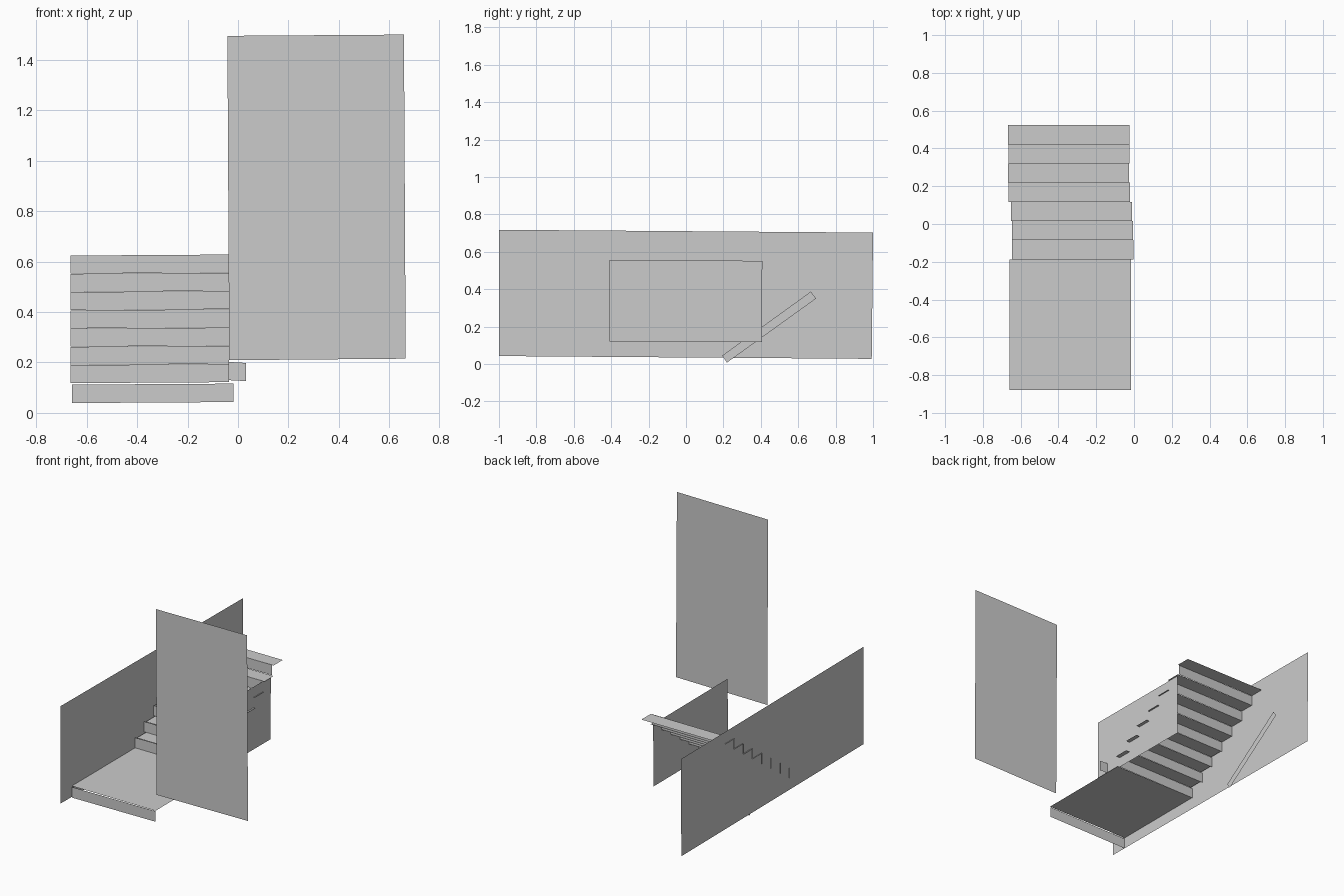
import bpy

if "Cube" in bpy.data.objects:
    bpy.data.objects.remove(bpy.data.objects["Cube"])


def sheet(name, axis, at, corners):
    """Flat four-sided sheet; corners are given in the plane across the axis."""
    verts = []
    for a, b in corners:
        v = [a, b]
        v.insert("xyz".index(axis), at)
        verts.append(v)
    mesh = bpy.data.meshes.new(name)
    mesh.from_pydata(verts, [], [(0, 1, 2, 3)])
    ob = bpy.data.objects.new(name, mesh)
    bpy.context.collection.objects.link(ob)
    return ob


def rect(a0, a1, b0, b1, tilt=0.0):
    """Rectangle whose a1 end is lifted by tilt."""
    return [(a0, b0), (a1, b0 + tilt), (a1, b1 + tilt), (a0, b1)]


# Long wall on the left and short wall on the right of the stairs
sheet("long_wall", "x", -0.66,
      [(-1, 0.043), (0.993, 0.028), (1, 0.703), (-1, 0.718)])
sheet("short_wall", "x", -0.034,
      [(-0.41, 0.122), (0.405, 0.119), (0.408, 0.552), (-0.408, 0.556)])

# Sloping rail strip on the long wall
sheet("rail_strip", "x", -0.64,
      [(0.193, 0.045), (0.219, 0.008), (0.695, 0.35), (0.668, 0.388)])

# Tall door panel at the front
sheet("door_panel", "y", -0.84,
      [(-0.035, 0.209), (0.665, 0.215), (0.658, 1.5), (-0.042, 1.495)])

# Small plate next to the short wall
sheet("small_plate", "y", -0.31, rect(-0.037, 0.032, 0.13, 0.202, -0.004))

# Landing with its front riser
sheet("landing", "z", 0.119, rect(-0.658, -0.016, -0.88, -0.187))
sheet("landing_riser", "y", -0.88, rect(-0.658, -0.018, 0.039, 0.112, 0.004))

# Seven steps; the treads drift slightly sideways as they climb
run, rise = 0.1015, 0.0724
drift = [-0.003, -0.005, -0.01, -0.022, -0.026, -0.023, -0.024]
for i, x in enumerate(drift):
    y, z = -0.187 + i * run, 0.119 + i * rise
    sheet(f"riser_{i + 1}", "y", y, rect(-0.664, -0.035, z - 0.001, z + rise - 0.002, 0.004))
    sheet(f"tread_{i + 1}", "z", z + rise, rect(x - 0.642, x, y, y + run))
